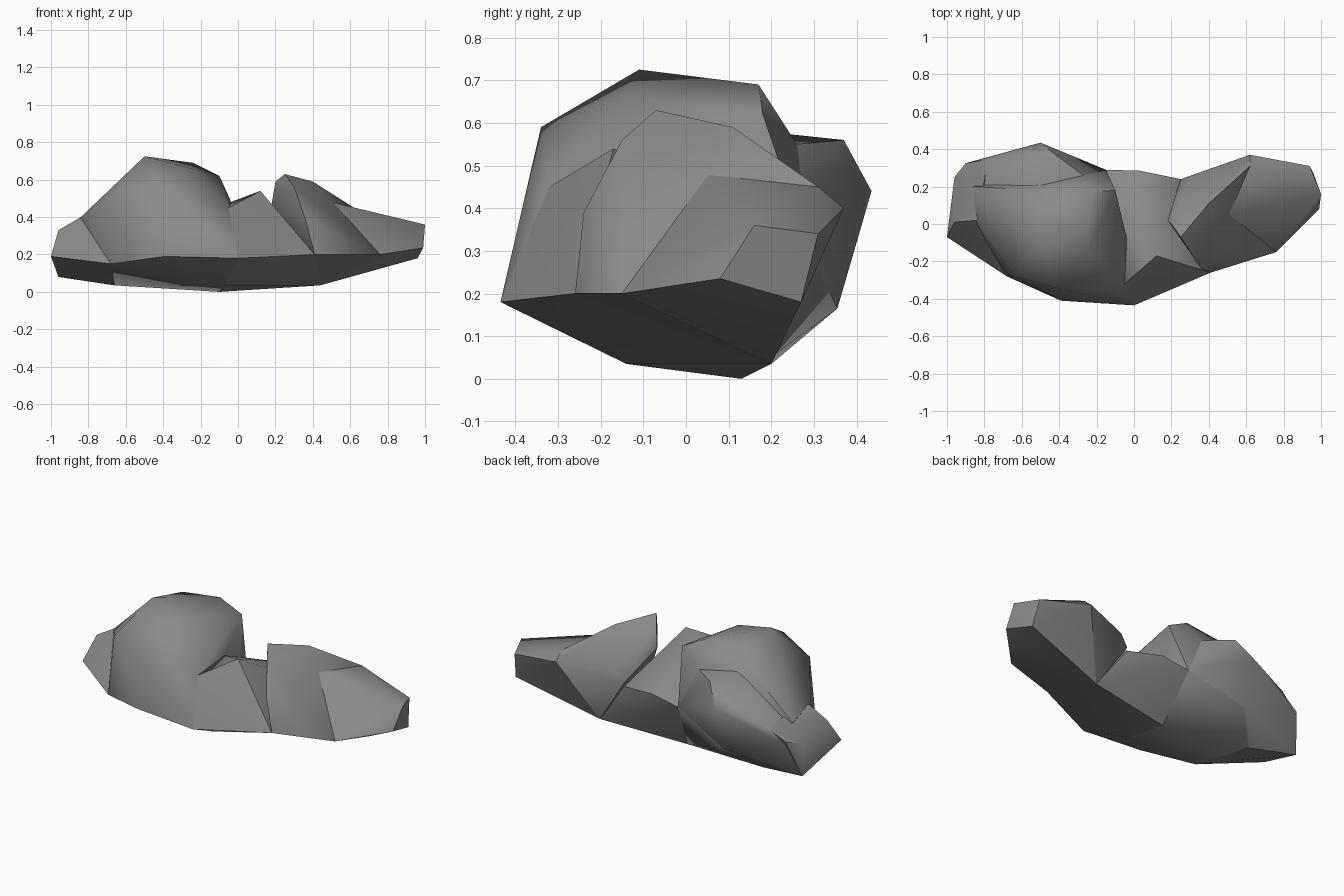
import bpy
import bmesh
import math

cube = bpy.data.objects.get("Cube")
if cube:
    bpy.data.objects.remove(cube, do_unlink=True)

# One plain stone colour
stone = bpy.data.materials.new("grey_stone")
stone.use_nodes = True
grey = (0.25, 0.25, 0.25, 1)
stone.diffuse_color = grey
bsdf = stone.node_tree.nodes["Principled BSDF"]
bsdf.inputs["Base Color"].default_value = grey
bsdf.inputs["Roughness"].default_value = 0.9


def make_boulder(name, *corner_groups):
    """Wrap the corner points of one lump in a faceted convex skin."""
    bm = bmesh.new()
    for group in corner_groups:
        for corner in group:
            bm.verts.new(corner)
    result = bmesh.ops.convex_hull(bm, input=bm.verts[:])
    loose = {v for v in result["geom_interior"] + result["geom_unused"]
             if isinstance(v, bmesh.types.BMVert) and not v.link_faces}
    bmesh.ops.delete(bm, geom=list(loose), context='VERTS')
    bmesh.ops.recalc_face_normals(bm, faces=bm.faces[:])
    mesh = bpy.data.meshes.new(name)
    bm.to_mesh(mesh)
    bm.free()
    mesh.materials.append(stone)
    boulder = bpy.data.objects.new(name, mesh)
    bpy.context.collection.objects.link(boulder)
    bpy.ops.object.select_all(action='DESELECT')
    boulder.select_set(True)
    bpy.context.view_layer.objects.active = boulder
    bpy.ops.object.shade_smooth_by_angle(angle=math.radians(50))
    return boulder


# Corners shared by neighbouring lumps: front rim, resting keel and ridges
rim_centre = (0, -.435, .18)
rim_mid = (-.39, -.41, .19)
rim_left = (.41, -.26, .2)
rim_right = (-.68, -.28, .15)
rim_end = (-1, -.07, .19)
keel_centre = (-.1, .13, 0)
keel_front = (-.07, -.14, .035)
keel_left = (.44, .2, .035)
keel_right = (-.66, .2, .035)
keel_end = (-.96, .25, .08)
back_wall = (-.5, .355, .165)
back_shelf = (-.15, .29, .3)
ledge = (-.27, .26, .55)
saddle_front = (-.05, -.32, .45)
shoulder = (.62, .31, .45)
shoulder_back = (.62, .37, .4)
front_foot = (.76, -.15, .2)

# Tall lump
make_boulder(
    "tall_boulder",
    [rim_centre, rim_mid, rim_right, keel_centre, keel_front, keel_right,
     back_wall, back_shelf, ledge, saddle_front],
    [(-.42, -.34, .59), (-.64, -.28, .52), (-.5, -.11, .725),
     (-.25, -.15, .66), (-.24, .17, .69), (-.5, .18, .65),
     (-.1, .18, .62), (-.04, -.07, .49), (-.84, 0, .4), (-.86, .2, .36)])

# Ledge along the back of the tall lump
make_boulder(
    "back_ledge",
    [ledge, back_wall, back_shelf, keel_right, keel_end, keel_centre],
    [(-.42, .37, .56), (-.5, .435, .44), (-.78, .345, .38),
     (-.9, .325, .28), (-.5, .18, .58), (-.84, .05, .36)])

# Low outcrop at the right end
make_boulder(
    "end_outcrop",
    [rim_right, rim_end, keel_right, keel_end],
    [(-.96, .01, .33), (-.96, .25, .28), (-.9, .325, .3),
     (-.84, .02, .4), (-.78, .345, .37), (-.74, -.17, .18)])

# Saddle between the two peaks
make_boulder(
    "middle_saddle",
    [rim_centre, rim_left, keel_centre, keel_front, keel_left, saddle_front,
     back_shelf],
    [(.12, -.17, .54), (-.04, -.07, .48), (.03, .285, .33),
     (.25, .24, .3), (.16, .09, .38)])

# Pointed lump
make_boulder(
    "pointed_boulder",
    [rim_left, keel_left, shoulder, shoulder_back, front_foot],
    [(.25, -.07, .63), (.4, .11, .59), (.2, 0, .59), (.18, .02, .47),
     (.3, -.15, .56), (.36, -.24, .39), (.25, .24, .32), (.31, .26, .38)])

# Tapered tip at the left end
make_boulder(
    "tapered_tip",
    [rim_left, keel_left, shoulder, shoulder_back, front_foot],
    [(.5, .05, .48), (.89, 0, .21), (.99, .08, .235), (1, .16, .36),
     (.96, .27, .18), (.94, .31, .34)])
